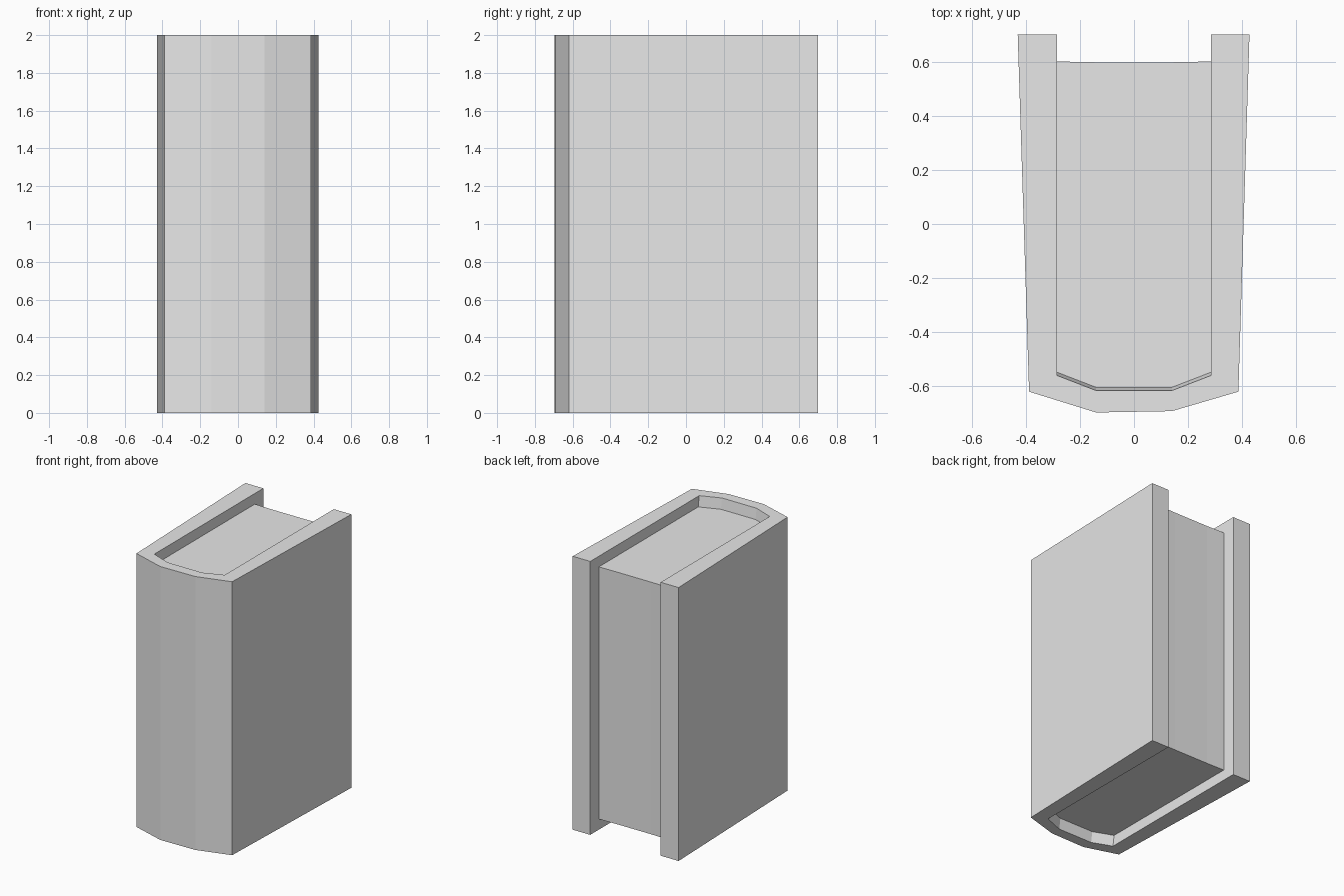
import bpy
import bmesh

old = bpy.data.objects.get("Cube")
if old:
    bpy.data.objects.remove(old, do_unlink=True)

grey = bpy.data.materials.new("plain grey")
grey.use_nodes = True
grey.diffuse_color = (0.8, 0.8, 0.8, 1)
grey.node_tree.nodes["Principled BSDF"].inputs["Base Color"].default_value = (0.8, 0.8, 0.8, 1)

HEIGHT = 2.0
RECESS = 0.078    # how far the page block sits below the cover edge
INNER = 0.285     # half width between the boards
BACK = 0.7


def loft(name, rings):
    """Join (z, outline) rings from bottom to top and cap both ends."""
    bm = bmesh.new()
    loops = [[bm.verts.new((x, y, z)) for x, y in outline] for z, outline in rings]
    for low, high in zip(loops, loops[1:]):
        n = len(low)
        for i in range(n):
            j = (i + 1) % n
            bm.faces.new((low[i], low[j], high[j], high[i]))
    bm.faces.new(loops[0])
    bm.faces.new(loops[-1])
    bmesh.ops.recalc_face_normals(bm, faces=bm.faces)
    mesh = bpy.data.meshes.new(name)
    bm.to_mesh(mesh)
    bm.free()
    mesh.materials.append(grey)
    obj = bpy.data.objects.new(name, mesh)
    bpy.context.collection.objects.link(obj)
    return obj


def spine_inside(shift):
    """Inner spine curve, running from the left board to the right board."""
    return [(INNER, -0.56 + shift), (0.14, -0.616 + shift),
            (-0.14, -0.616 + shift), (-INNER, -0.56 + shift)]


def cover_outline(shift):
    outside = [(-0.43, BACK), (-0.388, -0.62), (-0.14, -0.697),
               (0.14, -0.692), (0.386, -0.62), (0.427, BACK)]
    return outside + [(INNER, BACK)] + spine_inside(shift) + [(-INNER, BACK)]


# Wrapped cover: two boards and a faceted spine, sloped inside the recess
loft("book_cover", [(0, cover_outline(0)),
                    (RECESS, cover_outline(0.012)),
                    (HEIGHT - RECESS, cover_outline(0.012)),
                    (HEIGHT, cover_outline(0))])

# Page block with a slightly hollow fore edge
fore_edge = [(-INNER, 0.601), (-0.14, 0.598), (0.14, 0.598), (INNER, 0.601)]
pages = spine_inside(0.012) + fore_edge
loft("page_block", [(RECESS, pages), (HEIGHT - RECESS, pages)])
